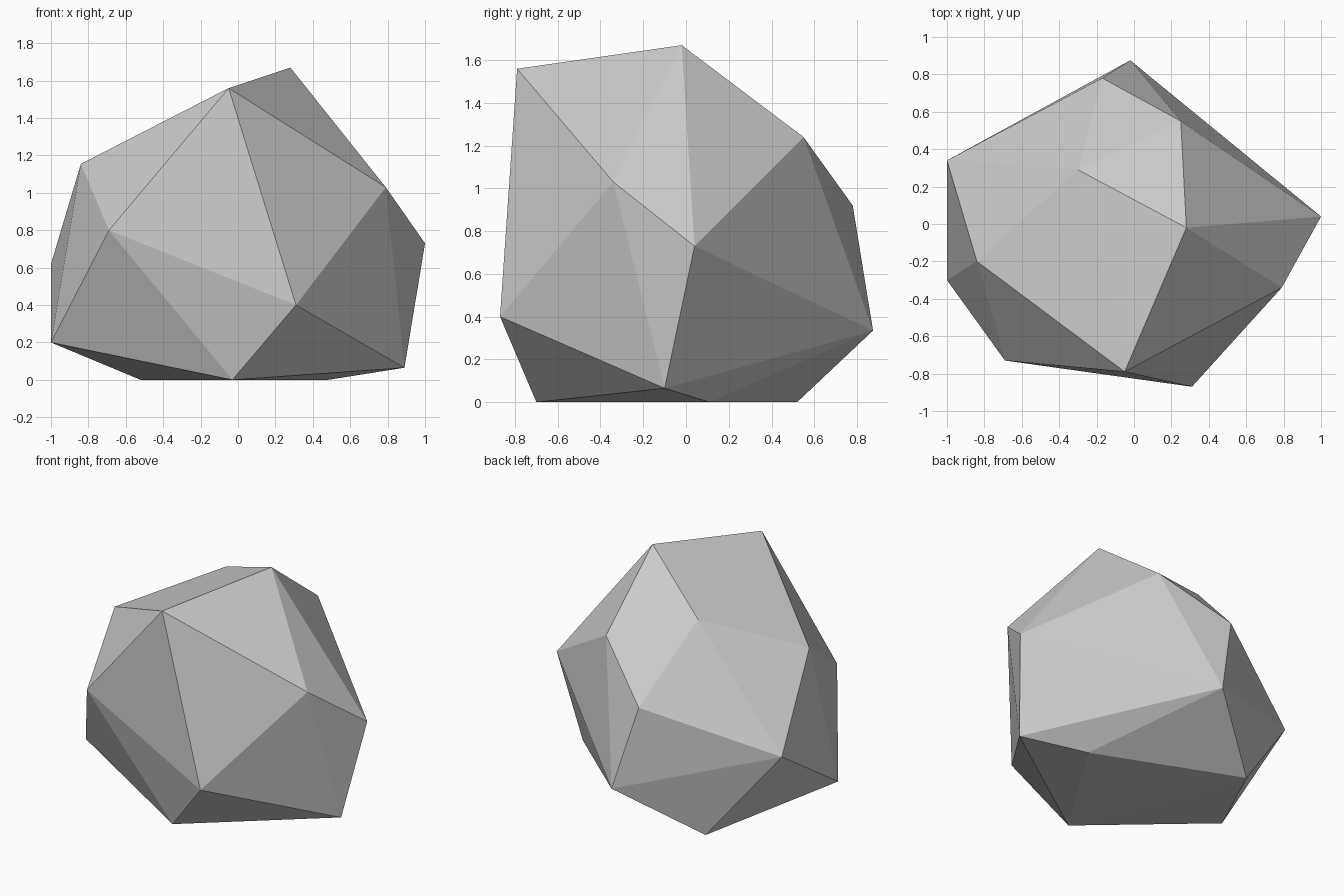
import bpy
import bmesh

# Remove the default object
default_cube = bpy.data.objects.get("Cube")
if default_cube:
    bpy.data.objects.remove(default_cube, do_unlink=True)


def make_material(name, colour):
    material = bpy.data.materials.new(name)
    material.use_nodes = True
    material.diffuse_color = colour
    shader = next(n for n in material.node_tree.nodes if n.type == "BSDF_PRINCIPLED")
    shader.inputs["Base Color"].default_value = colour
    shader.inputs["Roughness"].default_value = 0.9
    return material


def make_hull(name, corners, material):
    """Wrap a set of corner points in a flat-faced convex skin."""
    mesh = bpy.data.meshes.new(name)
    bm = bmesh.new()
    for corner in corners:
        bm.verts.new(corner)
    hull = bmesh.ops.convex_hull(bm, input=bm.verts[:])
    unused = {v for key in ("geom_interior", "geom_unused") for v in hull[key]
              if isinstance(v, bmesh.types.BMVert)}
    bmesh.ops.delete(bm, geom=list(unused), context="VERTS")
    bmesh.ops.recalc_face_normals(bm, faces=bm.faces[:])
    for face in bm.faces:
        face.smooth = False
    bm.to_mesh(mesh)
    bm.free()
    mesh.materials.append(material)
    rock = bpy.data.objects.new(name, mesh)
    bpy.context.collection.objects.link(rock)
    return rock


# Flat base where the boulder rests on the ground
base = [(-.03, -.7, 0), (.48, .11, 0), (-.52, .52, 0)]

# Low ring of corners
lower = [(.89, -.1, .065), (.31, -.87, .4), (-1, -.3, .2), (-.02, .875, .335)]

# Widest ring of corners
middle = [(1, .04, .73), (-.69, -.73, .8), (-1, .34, .62), (-.17, .78, .92)]

# Shoulder corners
upper = [(.79, -.34, 1.03), (-.84, -.2, 1.155), (.25, .55, 1.24)]

# Sloping crown
crown = [(-.05, -.79, 1.56), (.28, -.02, 1.67), (-.3, .29, 1.4)]

stone_grey = make_material("stone grey", (.6, .6, .6, 1))
make_hull("boulder", base + lower + middle + upper + crown, stone_grey)
